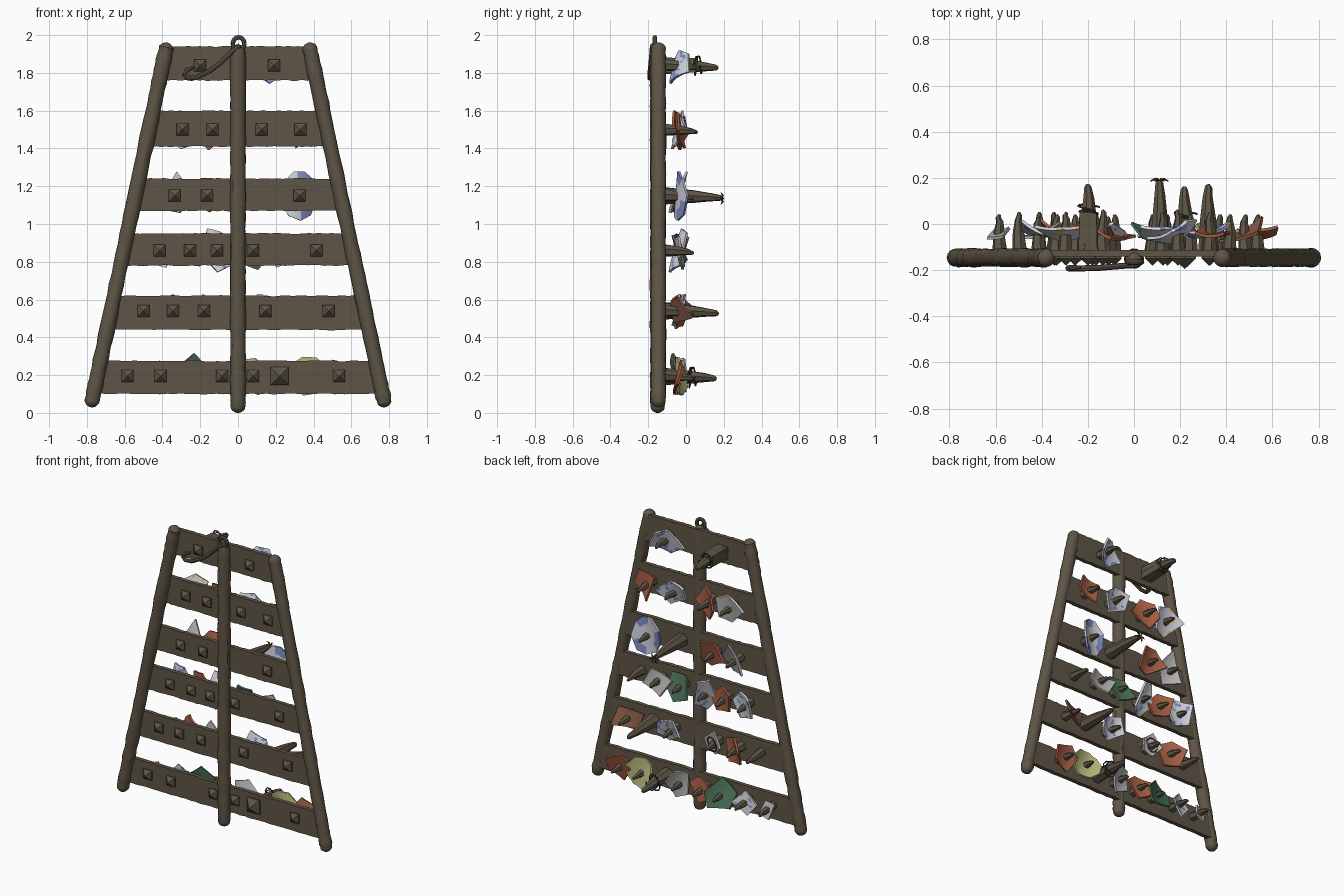
import bpy, bmesh, math, random
from mathutils import Vector, Matrix, noise

if "Cube" in bpy.data.objects:
    bpy.data.objects.remove(bpy.data.objects["Cube"])

random.seed(11)


def material(name, r, g, b):
    m = bpy.data.materials.new(name)
    lin = [((c / 255 + 0.055) / 1.055) ** 2.4 for c in (r, g, b)]
    m.diffuse_color = (*lin, 1)
    m.use_nodes = True
    m.node_tree.nodes["Principled BSDF"].inputs["Base Color"].default_value = m.diffuse_color
    return m


WOOD = material("weathered_wood", 94, 85, 70)
DARK = material("dark_twine", 70, 61, 48)
WHITE = material("glazed_white", 212, 214, 222)
BLUE = material("glaze_blue", 128, 142, 200)
GREY = material("grey_stoneware", 182, 182, 182)
CLAY = material("terracotta", 162, 92, 66)
BROWN = material("brown_clay", 136, 90, 70)
GREEN = material("green_glaze", 76, 112, 90)
OLIVE = material("olive_glaze", 184, 188, 126)
YELLOW = material("yellow_glaze", 224, 196, 90)


def finish(name, bm, mats):
    bmesh.ops.recalc_face_normals(bm, faces=bm.faces)
    me = bpy.data.meshes.new(name)
    bm.to_mesh(me)
    bm.free()
    for m in mats:
        me.materials.append(m)
    ob = bpy.data.objects.new(name, me)
    bpy.context.collection.objects.link(ob)
    return ob


def tube(name, path, radii, sides, mat, rough=0.0, phase=0.0):
    """Skin rings of the given radii along a path and cap both ends."""
    path = [Vector(p) for p in path]
    bm = bmesh.new()
    rings = []
    for i, p in enumerate(path):
        t = (path[min(i + 1, len(path) - 1)] - path[max(i - 1, 0)]).normalized()
        ref = Vector((0, 1, 0)) if abs(t.y) < 0.75 else Vector((0, 0, 1))
        a = t.cross(ref).normalized()
        b = t.cross(a)
        ring = []
        for k in range(sides):
            an = phase + k * math.tau / sides
            r = radii[i] * (1 + random.uniform(-rough, rough))
            ring.append(bm.verts.new(p + (a * math.cos(an) + b * math.sin(an)) * r))
        rings.append(ring)
    for r0, r1 in zip(rings, rings[1:]):
        for k in range(sides):
            j = (k + 1) % sides
            bm.faces.new((r0[k], r0[j], r1[j], r1[k]))
    bm.faces.new(rings[0])
    bm.faces.new(rings[-1])
    return finish(name, bm, [mat])


def pole(name, a, b, r):
    """Knobbly round timber with rounded ends."""
    a, b = Vector(a), Vector(b)
    length, n = (b - a).length, 56
    path, radii = [], []
    for i in range(n + 1):
        s = 0.5 - 0.5 * math.cos(math.pi * i / n)
        d = min(s, 1 - s) * length
        cap = math.sqrt(max(0.02, 1 - max(0, 1 - d / r) ** 2))
        path.append(a.lerp(b, s))
        radii.append(r * cap * (1 + random.uniform(-0.06, 0.06)))
    tube(name, path, radii, 14, WOOD, 0.03)


def pole_x(z):
    return 0.775 - (z - 0.05) * 0.207


def slat(name, z0, z1):
    """Thin plank with ragged edges, ends following the side poles."""
    bm = bmesh.new()
    nx, nz = 40, 4
    g = []
    for j in range(nz + 1):
        z = z0 + (z1 - z0) * j / nz
        e = 0.003 if j in (0, nz) else 0.0
        row = []
        for i in range(nx + 1):
            x = (2 * i / nx - 1) * (pole_x(z) - 0.012)
            row.append(bm.verts.new((x, -0.127, z + random.uniform(-e, e))))
        g.append(row)
    for j in range(nz):
        for i in range(nx):
            bm.faces.new((g[j][i], g[j][i + 1], g[j + 1][i + 1], g[j + 1][i]))
    mod = finish(name, bm, [WOOD]).modifiers.new("thickness", "SOLIDIFY")
    mod.thickness, mod.offset = 0.028, 0


def shard(name, x, z, w, h, kind):
    """Curved broken-pottery plate pierced by a spike."""
    base, accent = {"W": (WHITE, BLUE), "B": (WHITE, BLUE), "Y": (WHITE, YELLOW),
                    "G": (GREY, GREY), "T": (CLAY, CLAY), "R": (BROWN, BROWN),
                    "E": (GREEN, GREEN), "O": (OLIVE, OLIVE)}[kind]
    n, k, rings = (9, 3, 5) if kind in "BO" else (random.choice((4, 5, 5)), 5, 5)
    turn = random.uniform(0, 6)
    corners = []
    for i in range(n):
        an = turn + (i + random.uniform(-0.22, 0.22)) * math.tau / n
        r = random.uniform(0.55, 0.72) if n < 9 else 0.53
        corners.append(Vector((w * r * math.cos(an), 0, h * r * math.sin(an))))
    rim = [corners[i].lerp(corners[(i + 1) % n], s / k) for i in range(n) for s in range(k)]
    ca, axis = random.uniform(2, 4), random.uniform(-0.6, 0.6)
    rot = Matrix.Rotation(random.uniform(-0.5, 0.5), 4, 'Z') @ Matrix.Rotation(random.uniform(-0.35, 0.35), 4, 'X')
    place = Matrix.Translation((x, -0.045, z)) @ rot

    def bend(p):
        u = p.x * math.cos(axis) + p.z * math.sin(axis)
        return place @ Vector((p.x, ca * u * u, p.z))

    bm = bmesh.new()
    mid = bm.verts.new(bend(Vector((0, 0, 0))))
    loops = [[bm.verts.new(bend(p * (j / rings))) for p in rim] for j in range(1, rings + 1)]
    m = len(rim)
    for i in range(m):
        i2 = (i + 1) % m
        bm.faces.new((mid, loops[0][i], loops[0][i2]))
        for j in range(rings - 1):
            f = bm.faces.new((loops[j][i], loops[j + 1][i], loops[j + 1][i2], loops[j][i2]))
            spot = noise.noise(f.calc_center_median() * 34)
            if kind == "B":  # painted rim panels
                f.material_index = int(j >= 2 and i % 9 < 5)
            elif kind in "WY":
                f.material_index = int(spot > 0.3)
    mod = finish(name, bm, [base, accent]).modifiers.new("thickness", "SOLIDIFY")
    mod.thickness, mod.offset = 0.013, 0


def spike(name, x, z, tip, r, sides):
    ys = [-0.115, -0.115 + 0.5 * (tip + 0.115), -0.115 + 0.8 * (tip + 0.115), tip - 0.012, tip]
    path = [(x + random.uniform(-0.004, 0.004), y, z - 0.004 * i) for i, y in enumerate(ys)]
    tube(name, path, [r, r * 0.74, r * 0.5, r * 0.36, r * 0.2], sides, WOOD, 0.06, math.pi / 4)


def twine(name, x, z, y0, r, turns):
    """Loose twisted cord wound round a spike."""
    pts = []
    for i in range(turns * 12 + 1):
        a = i * math.tau / 12
        rr = r * (1.0 + 0.25 * math.sin(a * 1.7))
        pts.append((x + rr * math.cos(a), y0 + 0.02 * i / 12 + 0.012 * math.sin(a * 0.8), z + rr * math.sin(a)))
    tube(name, pts, [0.0045] * len(pts), 5, DARK)


# Frame poles
for s, side in ((-1, "left"), (1, "right")):
    pole(side + "_pole", (s * 0.78, -0.146, 0.03), (s * 0.374, -0.146, 1.96), 0.04)
pole("centre_pole", (0, -0.15, 0.0), (0, -0.15, 1.95), 0.041)

# Planks, each with its spikes: (x, tip y, shard width, shard height, shard kind)
rows = {
    (0.10, 0.275, 0.195): [(-0.585, 0.04, 0.11, 0.10, "G"), (-0.41, 0.05, 0.14, 0.15, "W"),
                           (-0.23, 0.03, 0.17, 0.18, "E"), (-0.085, 0.04, 0.14, 0.14, "T"),
                           (0.08, 0.04, 0.14, 0.18, "G"), (0.22, 0.16, 0, 0, ""),
                           (0.37, 0.04, 0.2, 0.2, "O"), (0.535, 0.04, 0.16, 0.15, "T")],
    (0.44, 0.62, 0.54): [(-0.5, 0.05, 0, 0, ""), (-0.345, 0.05, 0.16, 0.15, "T"),
                         (-0.18, 0.04, 0.11, 0.13, "G"), (0.145, 0.04, 0.15, 0.15, "W"),
                         (0.32, 0.17, 0, 0, ""), (0.48, 0.04, 0.2, 0.15, "R")],
    (0.78, 0.95, 0.86): [(-0.415, 0.03, 0.16, 0.15, "W"), (-0.255, 0.04, 0.16, 0.14, "T"),
                         (-0.11, 0.03, 0.13, 0.2, "W"), (0.08, 0.03, 0.16, 0.17, "E"),
                         (0.245, 0.04, 0.17, 0.15, "G"), (0.415, 0.04, 0, 0, "")],
    (1.07, 1.24, 1.15): [(-0.335, 0.04, 0.14, 0.2, "G"), (-0.165, 0.04, 0.17, 0.15, "T"),
                         (0.11, 0.19, 0, 0, ""), (0.325, 0.04, 0.19, 0.25, "B")],
    (1.41, 1.60, 1.50): [(-0.295, 0.05, 0.19, 0.17, "Y"), (-0.135, 0.06, 0.15, 0.16, "T"),
                         (0.125, 0.05, 0.16, 0.16, "W"), (0.33, 0.05, 0.15, 0.15, "T")],
    (1.76, 1.94, 1.84): [(-0.2, 0.17, 0, 0, ""), (0.19, 0.06, 0.18, 0.15, "W")],
}
unstudded = {-0.23, 0.37, 0.32, 0.245}
for n, ((z0, z1, z), pegs) in enumerate(rows.items(), 1):
    slat(f"plank_{n}", z0, z1)
    for i, (x, tip, w, h, kind) in enumerate(pegs, 1):
        long = tip > 0.1
        spike(f"spike_{n}_{i}", x, z, tip, 0.047 if long else 0.033, 7 if long else 6)
        if kind:
            shard(f"shard_{n}_{i}", x, z, w, h, kind)
        # Pyramid nail head on the front
        if x not in unstudded and not (n == 4 and x == 0.11):
            r = 0.068 if (n == 1 and x == 0.22) else 0.045
            tube(f"stud_{n}_{i}", [(x, -0.135, z), (x, -0.15, z), (x, -0.15 - r * 0.65, z)],
                 [r, r, 0.002], 4, WOOD, 0, math.pi / 4)

# Thick square block of the top spike
tube("top_spike_block", [(-0.2, -0.115, 1.84), (-0.2, 0.05, 1.84), (-0.2, 0.06, 1.84)],
     [0.058, 0.052, 0.04], 4, WOOD, 0.03, math.pi / 4)

# Cords wound on spikes
for i, (x, z, y0, r, t) in enumerate([(0.22, 0.19, 0.01, 0.045, 2), (-0.2, 1.84, 0.04, 0.042, 2),
                                      (-0.18, 0.54, -0.04, 0.04, 1)], 1):
    twine(f"twine_{i}", x, z, y0, r, t)

# Frayed tuft on the longest spike
for i in range(6):
    a = i * math.tau / 6
    c, s = math.cos(a), math.sin(a)
    tube(f"tuft_{i}", [(0.11, 0.185, 1.135), (0.11 + 0.02 * c, 0.195, 1.135 + 0.02 * s),
                       (0.11 + 0.04 * c, 0.185, 1.135 + 0.035 * s)], [0.006, 0.006, 0.002], 5, DARK)

# Ring and hook at the top
ring = [(0.003 + 0.03 * math.cos(a * math.tau / 24), -0.165, 1.955 + 0.033 * math.sin(a * math.tau / 24))
        for a in range(25)]
tube("top_ring", ring, [0.012] * 25, 8, WOOD)
hook = [(0.01, -0.178, 1.945), (-0.03, -0.18, 1.915), (-0.09, -0.185, 1.855), (-0.15, -0.19, 1.81),
        (-0.22, -0.192, 1.775), (-0.265, -0.192, 1.772), (-0.285, -0.192, 1.79), (-0.27, -0.19, 1.815),
        (-0.23, -0.187, 1.832)]
tube("hook", hook, [0.013] * 8 + [0.007], 8, WOOD)

# Apply thickness, then smooth the round parts only
bpy.ops.object.select_all(action='SELECT')
bpy.context.view_layer.objects.active = bpy.data.objects["hook"]
bpy.ops.object.convert(target='MESH')
bpy.ops.object.shade_smooth_by_angle(angle=math.radians(30))
